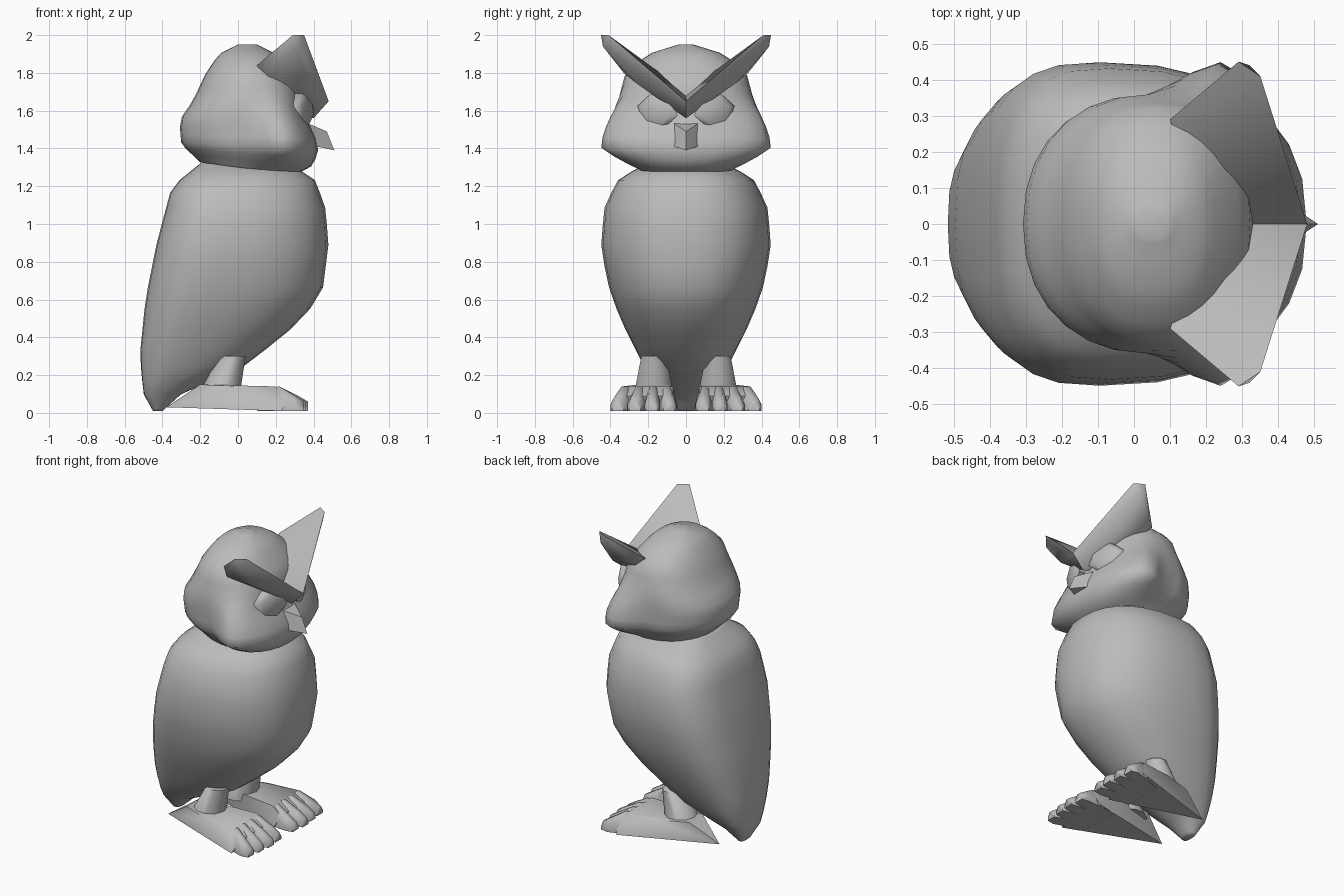
import bpy, bmesh, math

cube = bpy.data.objects.get("Cube")
if cube:
    bpy.data.objects.remove(cube, do_unlink=True)

clay = bpy.data.materials.new("plain_grey")
clay.use_nodes = True
GREY = (.5, .5, .5, 1)
clay.diffuse_color = GREY
clay.node_tree.nodes["Principled BSDF"].inputs["Base Color"].default_value = GREY


def finish(name, bm, angle):
    bmesh.ops.recalc_face_normals(bm, faces=bm.faces)
    mesh = bpy.data.meshes.new(name)
    bm.to_mesh(mesh)
    bm.free()
    mesh.materials.append(clay)
    obj = bpy.data.objects.new(name, mesh)
    bpy.context.collection.objects.link(obj)
    bpy.ops.object.select_all(action='DESELECT')
    obj.select_set(True)
    bpy.context.view_layer.objects.active = obj
    bpy.ops.object.shade_smooth_by_angle(angle=math.radians(angle))


def power(value, exponent):
    return math.copysign(abs(value) ** exponent, value)


def lerp(a, b, t):
    return a + (b - a) * t


def along(keys, z):
    """Value at height z of a profile given as (height, value) pairs."""
    for (low, a), (high, b) in zip(keys, keys[1:]):
        if z <= high:
            return lerp(a, b, max(z - low, 0) / (high - low))
    return keys[-1][1]


def loft(name, back, front, half, widest, back_power, flare, tilt, rings=18, sides=28):
    """Skin of rounded rings between a back, a front and a half-width profile."""
    bm = bmesh.new()
    loops = []
    for k in range(rings + 1):
        z = lerp(back[0][0], back[-1][0], (1 - math.cos(math.pi * k / rings)) / 2)
        rear, nose = along(back, z), along(front, z)
        middle = lerp(rear, nose, widest)
        loop = []
        for i in range(sides):
            angle = math.tau * i / sides
            ahead = math.cos(angle) > 0
            exponent = .85 if ahead else back_power
            c, s = power(math.cos(angle), exponent), power(math.sin(angle), exponent)
            x = middle + c * ((nose - middle) if ahead else (middle - rear))
            bulge = along(flare, z) * min(max(x * 5 - .3, 0), 1)
            y = (along(half, z) + bulge) * s
            loop.append(bm.verts.new((x, y, z + along(tilt, z) * x)))
        loops.append(loop)
    for a, b in zip(loops, loops[1:]):
        for i in range(sides):
            j = (i + 1) % sides
            bm.faces.new((a[i], a[j], b[j], b[i]))
    bm.faces.new(loops[0])
    bm.faces.new(loops[-1])
    finish(name, bm, 75)


def hull(name, points, angle):
    bm = bmesh.new()
    for p in points:
        bm.verts.new(p)
    result = bmesh.ops.convex_hull(bm, input=bm.verts)
    loose = {g for g in result["geom_interior"] + result["geom_unused"]
             if isinstance(g, bmesh.types.BMVert)}
    bmesh.ops.delete(bm, geom=list(loose), context='VERTS')
    finish(name, bm, angle)


def mirrored(points):
    return [(x, -y, z) for x, y, z in points]


def pair(name, points, angle):
    hull("left_" + name, points, angle)
    hull("right_" + name, mirrored(points), angle)


def polygon(sides, turn=0):
    angles = [math.tau * (i + turn) / sides for i in range(sides)]
    return [(math.cos(a), math.sin(a)) for a in angles]


# Body, with a broad flat back narrowing to the tail
loft("body",
     back=[(.01, -.45), (.1, -.5), (.3, -.52), (.6, -.49), (.9, -.43), (1.2, -.35), (1.32, -.2)],
     front=[(.01, -.4), (.1, -.3), (.25, .04), (.5, .35), (.66, .45), (.9, .48), (1.1, .46),
            (1.25, .4), (1.32, .25)],
     half=[(.01, .05), (.2, .2), (.5, .35), (.7, .42), (.9, .45), (1.1, .43), (1.25, .35), (1.32, .2)],
     widest=.37, back_power=.72, flare=[(0, 0), (1, 0)], tilt=[(0, 0), (1, 0)])

# Round head whose cheeks flare towards the front
loft("head",
     back=[(1.3, -.2), (1.4, -.3), (1.55, -.31), (1.65, -.24), (1.8, -.17), (1.9, -.1), (1.95, 0)],
     front=[(1.3, .3), (1.35, .4), (1.43, .43), (1.6, .34), (1.75, .32), (1.9, .2), (1.95, .1)],
     half=[(1.3, .25), (1.4, .35), (1.65, .36), (1.8, .32), (1.9, .2), (1.95, .04)],
     widest=.5, back_power=.9,
     flare=[(1.3, 0), (1.42, .16), (1.55, .14), (1.7, 0)],
     tilt=[(1.3, -.13), (1.5, 0)])

# Brows sweeping up into ear tufts
pair("brow_tuft", [
    (.48, 0, 1.65), (.4, 0, 1.56), (.2, 0, 1.7), (.25, 0, 1.6),
    (.35, .41, 2), (.29, .45, 2), (.32, .44, 1.94),
    (.1, .29, 1.84), (.35, .27, 1.75), (.15, .33, 1.8),
], 80)

# Six-sided eyes turned slightly outward
pair("eye", [(x - .4 * r * c, .15 + r * c, 1.6 + .9 * r * s)
             for x, r in ((.2, .11), (.35, .11), (.37, .08))
             for c, s in polygon(6, .25)], 60)

# Hooked beak, broad where it meets the face
beak_side = [(.33, .09, 1.55), (.38, .08, 1.44), (.42, .06, 1.41)]
beak_ridge = [(.47, 0, 1.49), (.51, 0, 1.39)]
hull("beak", beak_side + mirrored(beak_side) + beak_ridge, 60)

# Legs, flaring where they meet the feet
pair("leg", [(x + r * c, .17 + r * s, z)
             for x, z, r in ((-.1, .1, .11), (-.03, .3, .07))
             for c, s in polygon(10)], 70)

# Feet, pointed at the heel
pair("foot", [
    (-.38, .19, .03), (-.2, .11, .15), (-.2, .25, .15), (0, .32, .14),
    (.2, .07, .14), (.2, .34, .14), (.23, .04, .01), (.23, .4, .01),
    (.27, .07, .09), (.27, .35, .09),
], 60)

# Four toes on each foot, fanning outward
for k in range(4):
    root, tip = .11 + .06 * k, .09 + .09 * k
    end = .37 - .01 * abs(k - 1)
    toe = []
    for x, y, w, top in ((.1, root, .04, .12), (.22, (root + tip) / 2, .04, .14),
                         (end - .05, tip, .04, .09), (end, tip, .03, .06)):
        for side in (-w, w):
            toe += [(x, y + side, .01), (x, y + side, top / 2), (x, y + side * .4, top)]
    pair("toe_" + "abcd"[k], toe, 70)
